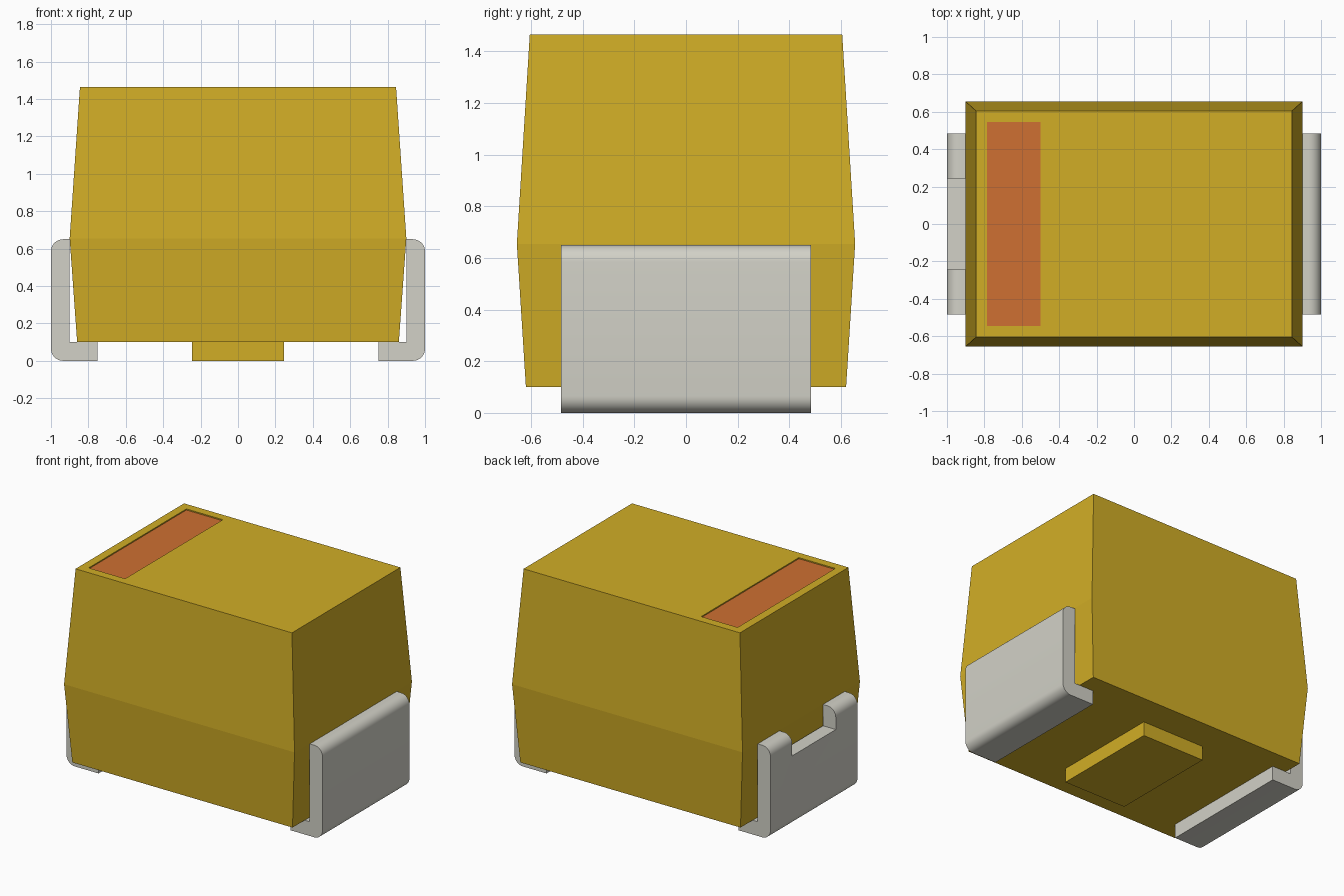
import bpy
import bmesh
import math

if "Cube" in bpy.data.objects:
    bpy.data.objects.remove(bpy.data.objects["Cube"], do_unlink=True)


def material(name, rgb):
    m = bpy.data.materials.new(name)
    m.use_nodes = True
    m.diffuse_color = (*rgb, 1)
    m.node_tree.nodes["Principled BSDF"].inputs["Base Color"].default_value = (*rgb, 1)
    return m


MUSTARD = material("mustard body", (0.64, 0.42, 0.019))
ORANGE = material("orange mark", (0.62, 0.16, 0.032))
METAL = material("pale grey metal", (0.645, 0.638, 0.571))


def make_object(name, bm, *mats):
    bmesh.ops.recalc_face_normals(bm, faces=bm.faces)
    mesh = bpy.data.meshes.new(name)
    bm.to_mesh(mesh)
    bm.free()
    ob = bpy.data.objects.new(name, mesh)
    bpy.context.collection.objects.link(ob)
    for m in mats:
        mesh.materials.append(m)
    return ob


def box(name, x0, x1, y0, y1, z0, z1, mat):
    bm = bmesh.new()
    bmesh.ops.create_cube(bm, size=1)
    for v in bm.verts:
        v.co = ((x0 + x1) / 2 + v.co.x * (x1 - x0),
                (y0 + y1) / 2 + v.co.y * (y1 - y0),
                (z0 + z1) / 2 + v.co.z * (z1 - z0))
    return make_object(name, bm, mat)


# Moulded body: stacked rectangles, ending in a shallow recess for the polarity mark
def build_body():
    rings = [(-0.86, 0.86, 0.62, 0.10),
             (-0.90, 0.90, 0.655, 0.655),
             (-0.845, 0.845, 0.605, 1.465),
             (-0.785, -0.50, 0.545, 1.465),
             (-0.785, -0.50, 0.545, 1.457)]
    bm = bmesh.new()
    loops = [[bm.verts.new(p) for p in ((x0, -y, z), (x1, -y, z), (x1, y, z), (x0, y, z))]
             for x0, x1, y, z in rings]
    for a, b in zip(loops, loops[1:]):
        for i in range(4):
            j = (i + 1) % 4
            bm.faces.new((a[i], a[j], b[j], b[i]))
    bm.faces.new(loops[0][::-1])
    bm.faces.new(loops[-1]).material_index = 1
    return make_object("body", bm, MUSTARD, ORANGE)


# Bent terminal: L profile with rounded outer corners, extruded along y
def build_terminal(name, side):
    r, half = 0.065, 0.485

    def arc(cx, cz, start):
        return [(cx + r * math.cos(math.radians(start + 90 * i / 8)),
                 cz + r * math.sin(math.radians(start + 90 * i / 8))) for i in range(9)]

    profile = [(0.75, 0.0)] + arc(1 - r, r, -90) + arc(1 - r, 0.65 - r, 0)
    profile += [(0.90, 0.65), (0.90, 0.10), (0.75, 0.10)]
    bm = bmesh.new()
    face = bm.faces.new([bm.verts.new((side * x, -half, z)) for x, z in profile])
    ext = bmesh.ops.extrude_face_region(bm, geom=[face])
    bmesh.ops.translate(bm, vec=(0, 2 * half, 0),
                        verts=[g for g in ext["geom"] if isinstance(g, bmesh.types.BMVert)])
    return make_object(name, bm, METAL)


build_body()
box("base_pad", -0.245, 0.245, -0.39, 0.39, 0.0, 0.10, MUSTARD)
left_terminal = build_terminal("left_terminal", 1)
right_terminal = build_terminal("right_terminal", -1)

# Notch in the top of the terminal beside the mark
cutter = box("notch_cutter", -1.1, -0.8, -0.243, 0.243, 0.50, 0.80, METAL)
cutter.hide_render = True
mod = right_terminal.modifiers.new("notch", "BOOLEAN")
mod.operation = "DIFFERENCE"
mod.solver = "EXACT"
mod.object = cutter
bpy.ops.object.select_all(action="DESELECT")
bpy.context.view_layer.objects.active = right_terminal
right_terminal.select_set(True)
bpy.ops.object.modifier_apply(modifier=mod.name)
bpy.data.objects.remove(cutter, do_unlink=True)

# Smooth bends, sharp edges
left_terminal.select_set(True)
bpy.ops.object.shade_smooth_by_angle(angle=math.radians(30))
